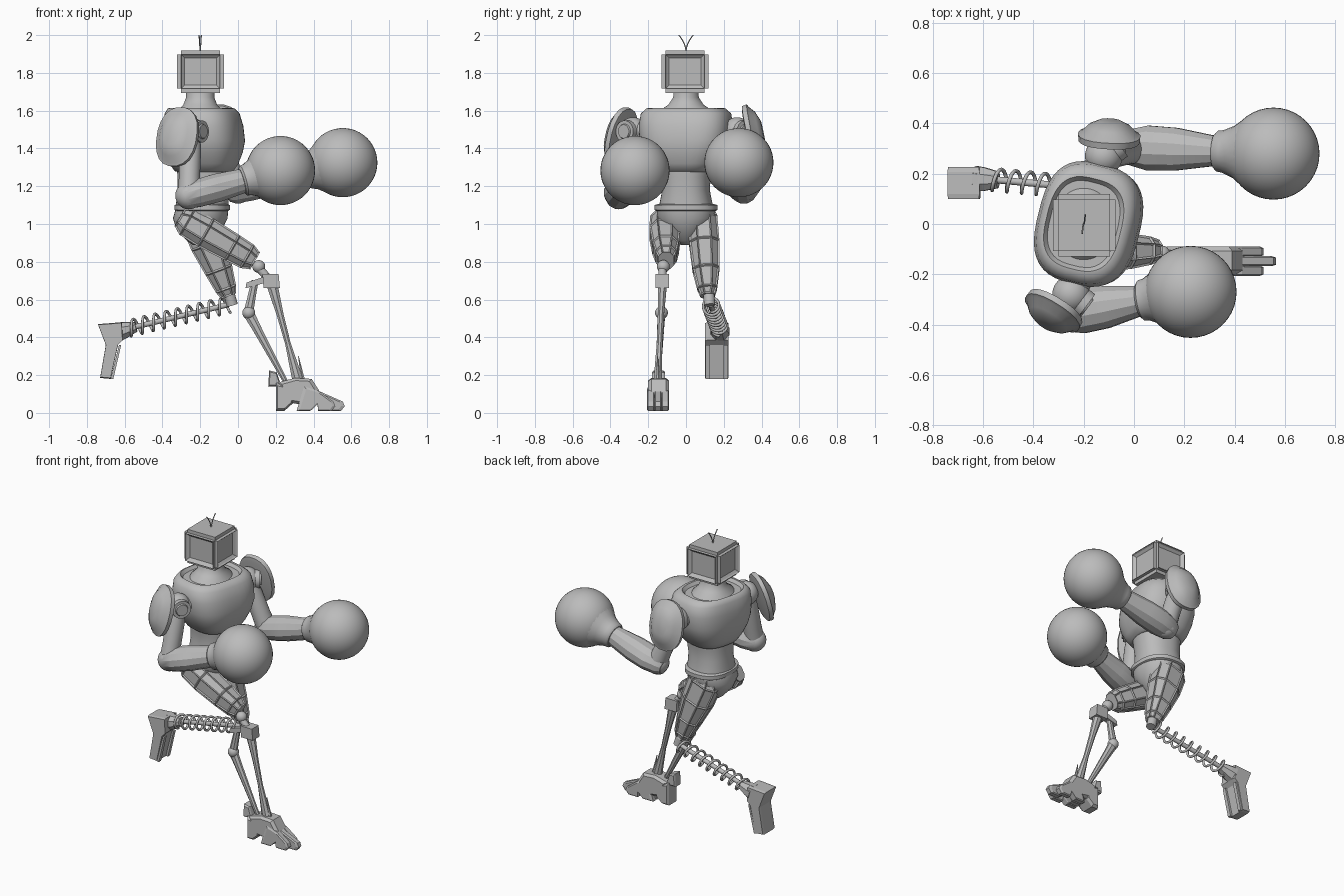
import bpy, bmesh, math
from mathutils import Vector, Matrix

if "Cube" in bpy.data.objects:
    bpy.data.objects.remove(bpy.data.objects["Cube"])

steel = bpy.data.materials.new("plain grey")
steel.use_nodes = True
GREY = (0.5, 0.5, 0.5, 1)
steel.diffuse_color = GREY
steel.node_tree.nodes["Principled BSDF"].inputs["Base Color"].default_value = GREY
Y, Z = Vector((0, 1, 0)), Vector((0, 0, 1))


def finish(name, bm, smooth=None):
    bmesh.ops.recalc_face_normals(bm, faces=bm.faces)
    me = bpy.data.meshes.new(name)
    bm.to_mesh(me)
    bm.free()
    me.materials.append(steel)
    ob = bpy.data.objects.new(name, me)
    bpy.context.collection.objects.link(ob)
    if smooth:
        bpy.ops.object.select_all(action='DESELECT')
        ob.select_set(True)
        bpy.context.view_layer.objects.active = ob
        bpy.ops.object.shade_smooth_by_angle(angle=math.radians(smooth))
    return ob


def loft(name, rings, smooth=None, panel=0):
    """Skin a list of point rings, with optional sunken panels on the sides."""
    bm = bmesh.new()
    vs = [[bm.verts.new(p) for p in r] for r in rings]
    n = len(vs[0])
    sides = [bm.faces.new((a[i], a[(i + 1) % n], b[(i + 1) % n], b[i]))
             for a, b in zip(vs, vs[1:]) for i in range(n)]
    bm.faces.new(vs[0][::-1])
    bm.faces.new(vs[-1])
    if panel:
        bmesh.ops.recalc_face_normals(bm, faces=bm.faces)
        bmesh.ops.inset_individual(bm, faces=sides, thickness=panel, depth=-panel * 0.6)
    return finish(name, bm, smooth)


def oval(center, u, v, ru, rv, n, power=2):
    pts = []
    for i in range(n):
        a = math.tau * (i + 0.5) / n
        c, s = math.cos(a), math.sin(a)
        pts.append(Vector(center) + u * ru * math.copysign(abs(c) ** (2 / power), c)
                   + v * rv * math.copysign(abs(s) ** (2 / power), s))
    return pts


def limb(name, p0, p1, profile, n=24, smooth=40, ref=Y, power=2, panel=0):
    """Sweep ovals (t, radius across, radius along ref) from p0 to p1."""
    p0, p1 = Vector(p0), Vector(p1)
    w = p1 - p0
    u = w.cross(ref).normalized()
    v = u.cross(w).normalized()
    rings = [oval(p0 + w * t, u, v, a, b, n, power) for t, a, b in profile]
    return loft(name, rings, smooth, panel)


def rod(name, p0, p1, r0, r1=None, n=16):
    r1 = r1 or r0
    return limb(name, p0, p1, [(0, r0, r0), (1, r1, r1)], n)


def ball(name, center, r):
    bm = bmesh.new()
    bmesh.ops.create_uvsphere(bm, u_segments=40, v_segments=24, radius=r,
                              matrix=Matrix.Translation(center))
    return finish(name, bm, 60)


def prism(name, outline, y, half, taper=1.0):
    """Side outline in x and z, given thickness along y."""
    mid = Vector((sum(p[0] for p in outline), 0, sum(p[1] for p in outline))) / len(outline)
    rings = []
    for k, s in ((-1, taper), (-0.7, 1), (0.7, 1), (1, taper)):
        rings.append([mid + (Vector((x, 0, z)) - mid) * s + Y * (y + k * half) for x, z in outline])
    return loft(name, rings)


def wire(name, points, r):
    cu = bpy.data.curves.new(name, 'CURVE')
    cu.dimensions = '3D'
    cu.bevel_depth, cu.bevel_resolution = r, 2
    cu.use_fill_caps = True
    sp = cu.splines.new('POLY')
    sp.points.add(len(points) - 1)
    for p, q in zip(sp.points, points):
        p.co = (*q, 1)
    cu.materials.append(steel)
    ob = bpy.data.objects.new(name, cu)
    bpy.context.collection.objects.link(ob)


def body(name, layers, twist, power, smooth=45):
    """Stack of horizontal ovals (z, centre x, half depth, half width)."""
    m = Matrix.Rotation(math.radians(twist), 3, 'Z')
    u, v = m @ Vector((1, 0, 0)), m @ Y
    return loft(name, [oval((cx, 0, z), u, v, rx, ry, 40, power)
                       for z, cx, rx, ry in layers], smooth)


# Head: bevelled box with a stepped recess on each side
bm = bmesh.new()
bmesh.ops.create_cube(bm, size=1, matrix=Matrix.Translation((-0.198, -0.005, 1.807))
                      @ Matrix.Diagonal((0.25, 0.25, 0.225, 1)))
bmesh.ops.bevel(bm, geom=bm.edges[:], offset=0.022, segments=2, affect='EDGES')
big = [f for f in bm.faces if f.calc_area() > 0.02 and abs(f.normal.z) < 0.5]
bmesh.ops.inset_individual(bm, faces=big, thickness=0.006, depth=-0.01)
bmesh.ops.inset_individual(bm, faces=big, thickness=0.02, depth=-0.012)
finish("head", bm)
for s in (-1, 1):
    wire("antenna", [(-0.2 + 0.006 * s * t, s * 0.038 * t * t, 1.91 + 0.09 * t)
                     for t in [i / 8 for i in range(9)]], 0.003)

# Neck, chest, collar and waist
body("neck", [(1.72, -0.2, 0.075, 0.065), (1.67, -0.2, 0.075, 0.068), (1.63, -0.2, 0.09, 0.095),
              (1.6, -0.2, 0.12, 0.14), (1.56, -0.2, 0.14, 0.16)], 0, 2)
body("chest", [(1.595, -0.2, 0.135, 0.17), (1.615, -0.2, 0.15, 0.185), (1.612, -0.195, 0.165, 0.205),
               (1.585, -0.19, 0.185, 0.235), (1.52, -0.185, 0.2, 0.245), (1.44, -0.18, 0.205, 0.24),
               (1.38, -0.18, 0.195, 0.22), (1.32, -0.18, 0.175, 0.18), (1.28, -0.18, 0.15, 0.15),
               (1.275, -0.18, 0.13, 0.13)], -14, 2.8)
body("waist", [(1.33, -0.18, 0.145, 0.14), (1.25, -0.18, 0.14, 0.13), (1.18, -0.185, 0.135, 0.125),
               (1.08, -0.19, 0.14, 0.145)], -8, 2.3)
body("belt", [(1.07, -0.19, 0.14, 0.16), (1.075, -0.19, 0.147, 0.168), (1.1, -0.19, 0.147, 0.168),
              (1.105, -0.19, 0.135, 0.15)], 0, 2.4)
body("pelvis", [(1.08, -0.19, 0.14, 0.155), (1.03, -0.2, 0.145, 0.155), (0.97, -0.205, 0.12, 0.11),
                (0.91, -0.2, 0.07, 0.05), (0.89, -0.2, 0.04, 0.03)], 0, 2.2)

# Arms: shoulder joint, shield, upper arm, elbow, forearm, glove
arms = (
    ("right", (-0.25, -0.28, 1.49), (-0.26, -0.355, 1.15), (0.225, -0.27, 1.283), (-0.31, -0.33, 1.455), (-0.5, -0.8, 0.25)),
    ("left", (-0.12, 0.27, 1.49), (0.0, 0.305, 1.18), (0.555, 0.28, 1.325), (-0.1, 0.325, 1.47), (0.05, 0.95, 0.2)),
)
for side, sh, el, hand, shield, out in arms:
    sh, el, hand, shield = map(Vector, (sh, el, hand, shield))
    out = Vector(out).normalized()
    inner = Vector((-0.19, sh.y * 0.6, 1.49))
    rod(side + "_shoulder_axle", inner, sh, 0.055)
    ball(side + "_shoulder", sh, 0.075)
    cap = Vector((0.8, 0.6 * math.copysign(1, sh.y), 0))
    limb(side + "_shoulder_cap", sh, sh + cap * 0.085,
         [(0, 0.06, 0.06), (0.9, 0.058, 0.058), (0.9, 0.04, 0.04), (1, 0.036, 0.036)], ref=Z)
    limb(side + "_shoulder_shield", shield, shield + out * 0.085,
         [(0, 0.105, 0.135), (0.05, 0.122, 0.158), (0.35, 0.125, 0.162), (0.42, 0.112, 0.148),
          (0.75, 0.085, 0.115), (1, 0.045, 0.06)], 20, 30, Z, 2.3)
    limb(side + "_upper_arm", sh, el, [(0, 0.05, 0.05), (0.3, 0.058, 0.058), (0.7, 0.056, 0.06),
                                       (1, 0.06, 0.065)], ref=Y)
    ball(side + "_elbow", el, 0.072)
    limb(side + "_forearm", el, hand, [(-0.1, 0.05, 0.05), (-0.05, 0.068, 0.07), (0.1, 0.076, 0.092),
                                       (0.3, 0.078, 0.088), (0.6, 0.066, 0.06), (0.7, 0.066, 0.06)],
         12, 25)
    limb(side + "_glove_cuff", el, hand, [(0.58, 0.07, 0.07), (0.6, 0.082, 0.082), (0.64, 0.085, 0.085),
                                          (0.72, 0.105, 0.105), (0.82, 0.15, 0.15)])
    ball(side + "_glove", hand, 0.183)

# Right leg: panelled thigh, knee barrel and twin-rod shin
limb("right_thigh", (-0.31, -0.115, 1.035), (0.09, -0.105, 0.805),
     [(0, 0.055, 0.05), (0.1, 0.085, 0.08), (0.35, 0.09, 0.088), (0.7, 0.082, 0.075),
      (0.9, 0.075, 0.06), (1, 0.055, 0.045)], 8, None, power=2.5, panel=0.01)
rod("right_hip_disc", (-0.31, -0.21, 1.0), (-0.31, -0.05, 1.0), 0.045)
ball("right_knee", (0.11, -0.12, 0.775), 0.034)
rod("knee_link", (0.1, -0.125, 0.78), (0.17, -0.125, 0.7), 0.022)
rod("knee_barrel", (0.175, -0.175, 0.7), (0.175, -0.075, 0.7), 0.042)
prism("knee_block", [(0.13, 0.735), (0.215, 0.735), (0.222, 0.66), (0.135, 0.66)], -0.125, 0.036)
prism("knee_arm", [(0.04, 0.66), (0.045, 0.69), (0.15, 0.725), (0.15, 0.69)], -0.13, 0.02)
limb("front_shin", (0.18, -0.125, 0.68), (0.32, -0.15, 0.16),
     [(0, 0.032, 0.026), (0.3, 0.02, 0.018), (0.6, 0.016, 0.016), (1, 0.032, 0.024)], 8, None)
limb("rear_shin", (0.055, -0.13, 0.53), (0.26, -0.15, 0.15),
     [(0, 0.032, 0.022), (0.2, 0.026, 0.02), (1, 0.013, 0.013)], 8, None)
limb("rear_link", (0.09, -0.13, 0.7), (0.055, -0.13, 0.53),
     [(0, 0.02, 0.016), (0.6, 0.024, 0.018), (1, 0.028, 0.022)], 8, None)
ball("rear_joint", (0.057, -0.13, 0.53), 0.034)

# Right foot: fin, heel claw, instep and three toes
prism("heel_fin", [(0.165, 0.225), (0.205, 0.215), (0.23, 0.14), (0.16, 0.14)], -0.145, 0.035, 0.8)
prism("heel_claw", [(0.2, 0.16), (0.2, 0.01), (0.245, 0.01), (0.29, 0.05), (0.3, 0.14)], -0.145, 0.055, 0.8)
prism("instep", [(0.21, 0.16), (0.3, 0.185), (0.39, 0.18), (0.46, 0.07), (0.36, 0.04), (0.24, 0.06)], -0.145, 0.055, 0.8)
for i in (-1, 0, 1):
    reach = 0.565 - 0.05 * abs(i)
    prism("toe", [(0.35, 0.14), (0.43, 0.115), (reach - 0.01, 0.06), (reach, 0.035),
                  (reach - 0.02, 0.01), (reach - 0.09, 0.01), (0.42, 0.05), (0.38, 0.01), (0.31, 0.01)],
          -0.148 + 0.038 * i, 0.02, 0.85)
rod("ankle_spike", (0.345, -0.15, 0.17), (0.32, -0.15, 0.3), 0.012, 0.002, 6)

# Left leg: panelled thigh, knee and spring
limb("left_thigh", (-0.225, 0.085, 1.08), (-0.05, 0.115, 0.62),
     [(0, 0.07, 0.06), (0.12, 0.11, 0.082), (0.4, 0.105, 0.085), (0.7, 0.08, 0.075),
      (0.92, 0.06, 0.055), (1, 0.045, 0.04)], 8, None, power=2.5, panel=0.01)
rod("left_knee", (-0.03, 0.08, 0.57), (-0.03, 0.17, 0.57), 0.036)
rod("knee_post", (-0.05, 0.12, 0.64), (-0.03, 0.125, 0.57), 0.03)
a, b = Vector((-0.05, 0.13, 0.573)), Vector((-0.575, 0.178, 0.448))
rod("spring_core", a, b, 0.014)
w = (b - a).normalized()
u = w.cross(Y).normalized()
v = u.cross(w)
turns, steps = 9, 20
wire("spring", [a.lerp(b, i / (turns * steps)) + 0.043 * (u * math.cos(math.tau * i / steps)
     + v * math.sin(math.tau * i / steps)) for i in range(turns * steps + 1)], 0.0075)

# Left foot: socket and trailing hoof with a slotted sole
limb("spring_socket", (-0.54, 0.175, 0.455), (-0.63, 0.18, 0.43),
     [(0, 0.028, 0.035), (0.6, 0.045, 0.05), (1, 0.055, 0.055)], 8, None)
prism("left_foot", [(-0.742, 0.47), (-0.615, 0.48), (-0.61, 0.385), (-0.635, 0.36), (-0.675, 0.18),
                    (-0.73, 0.185), (-0.7, 0.36)], 0.163, 0.063, 0.97)
for s in (-1, 1):
    prism("sole_rail", [(-0.63, 0.36), (-0.618, 0.36), (-0.66, 0.18), (-0.675, 0.18)], 0.163 + 0.048 * s, 0.012)
